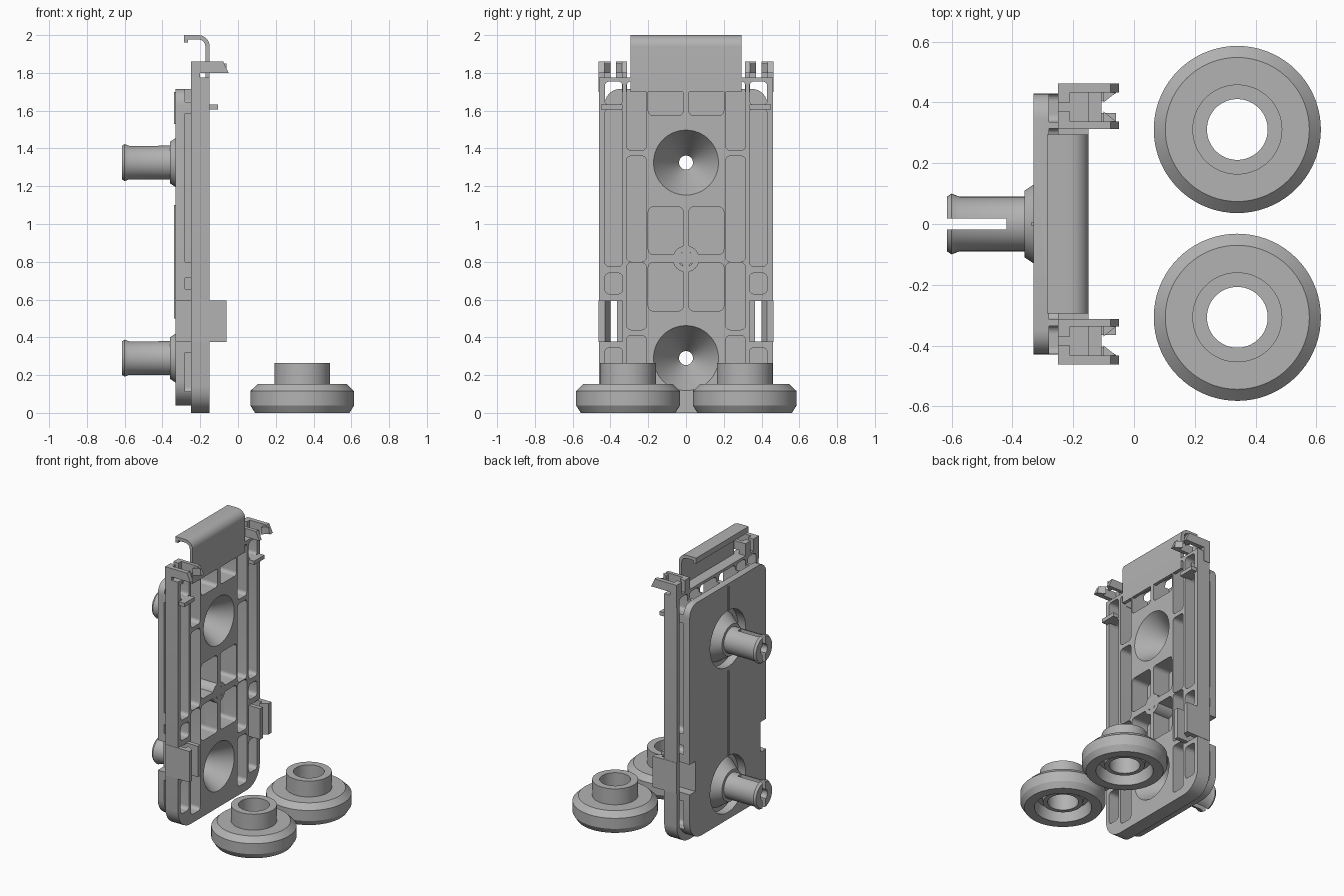
import bpy, bmesh, math

if "Cube" in bpy.data.objects:
    bpy.data.objects.remove(bpy.data.objects["Cube"])

grey = bpy.data.materials.new("plain grey")
grey.diffuse_color = (0.45, 0.45, 0.45, 1)
grey.use_nodes = True
grey.node_tree.nodes["Principled BSDF"].inputs["Base Color"].default_value = grey.diffuse_color


def finish(name, bm, smooth=True):
    bmesh.ops.recalc_face_normals(bm, faces=bm.faces)
    me = bpy.data.meshes.new(name)
    bm.to_mesh(me)
    bm.free()
    me.materials.append(grey)
    ob = bpy.data.objects.new(name, me)
    bpy.context.collection.objects.link(ob)
    if smooth:
        shade(ob)
    return ob


def shade(ob):
    bpy.ops.object.select_all(action='DESELECT')
    ob.select_set(True)
    bpy.context.view_layer.objects.active = ob
    bpy.ops.object.shade_smooth_by_angle(angle=math.radians(30))


def add_prism(bm, pts, axis, a, b):
    """Extrude a 2D outline along an axis from a to b."""
    place = {'x': lambda p, h: (h, p[0], p[1]),
             'y': lambda p, h: (p[0], h, p[1]),
             'z': lambda p, h: (p[0], p[1], h)}[axis]
    lo = [bm.verts.new(place(p, a)) for p in pts]
    hi = [bm.verts.new(place(p, b)) for p in pts]
    bm.faces.new(lo)
    bm.faces.new(hi[::-1])
    n = len(pts)
    for i in range(n):
        j = (i + 1) % n
        bm.faces.new((lo[i], lo[j], hi[j], hi[i]))


def prism(name, pts, axis, a, b):
    bm = bmesh.new()
    add_prism(bm, pts, axis, a, b)
    return finish(name, bm)


def rounded(u0, u1, v0, v1, r_low, r_high=None, seg=6):
    """Rectangle with its lower and upper corner pairs rounded."""
    rh = r_low if r_high is None else r_high
    out = []
    corners = ((u1, v0, -1, 1, r_low, 270), (u1, v1, -1, -1, rh, 0),
               (u0, v1, 1, -1, rh, 90), (u0, v0, 1, 1, r_low, 180))
    for cu, cv, su, sv, r, start in corners:
        if r == 0:
            out.append((cu, cv))
            continue
        for i in range(seg + 1):
            t = math.radians(start + 90 * i / seg)
            out.append((cu + su * r + r * math.cos(t), cv + sv * r + r * math.sin(t)))
    return out


def circle(cu, cv, r, n=64):
    return [(cu + r * math.cos(2 * math.pi * i / n), cv + r * math.sin(2 * math.pi * i / n))
            for i in range(n)]


def rect(u0, u1, v0, v1):
    return [(u0, v0), (u1, v0), (u1, v1), (u0, v1)]


def lathe(name, profile, axis, centre, n=64):
    """Revolve a closed (height, radius) profile about an axis."""
    bm = bmesh.new()
    rings = []
    for h, r in profile:
        ring = []
        for u, v in circle(0, 0, r, n):
            p = (h, u, v) if axis == 'x' else (u, v, h)
            ring.append(bm.verts.new([p[k] + centre[k] for k in range(3)]))
        rings.append(ring)
    for k, ring in enumerate(rings):
        nxt = rings[(k + 1) % len(rings)]
        for i in range(n):
            j = (i + 1) % n
            bm.faces.new((ring[i], ring[j], nxt[j], nxt[i]))
    return finish(name, bm)


def cut(ob, bm):
    """Subtract a cutter mesh and bake the result."""
    cutter = finish("cutter", bm, False)
    cutter.hide_render = True
    mod = ob.modifiers.new("cut", 'BOOLEAN')
    mod.object, mod.operation, mod.solver = cutter, 'DIFFERENCE', 'EXACT'
    bpy.context.view_layer.update()
    dg = bpy.context.evaluated_depsgraph_get()
    ob.data = bpy.data.meshes.new_from_object(ob.evaluated_get(dg))
    ob.modifiers.clear()
    bpy.data.objects.remove(cutter)
    shade(ob)


BACK, STEP, FLOOR, FACE = -0.33, -0.25, -0.28, -0.15
PEGS = (0.29, 1.325)

# Ribbed frame and back plate
frame = prism("frame", rounded(-0.46, 0.46, 0, 1.775, 0.14, 0), 'x', STEP, FACE)
plate = prism("back_plate", rounded(-0.43, 0.43, 0.04, 1.715, 0.13, 0.08), 'x', BACK, STEP)

# Pockets on one half: y0, y1, z0, z1
pockets = [(0.015, 0.2, 1.575, 1.755), (0.21, 0.315, 1.39, 1.755), (0.335, 0.43, 1.63, 1.755),
           (0.335, 0.43, 0.775, 1.61), (0.21, 0.315, 0.8, 1.36), (0.015, 0.2, 0.84, 1.09),
           (0.015, 0.2, 0.54, 0.795), (0.21, 0.315, 0.44, 0.795), (0.335, 0.43, 0.63, 0.74),
           (0.21, 0.315, 0.06, 0.41), (0.335, 0.43, 0.11, 0.345)]
for part in (frame, plate):
    bm = bmesh.new()
    for s in (-1, 1):
        for y0, y1, z0, z1 in pockets:
            lo, hi = sorted((s * y0, s * y1))
            add_prism(bm, rounded(lo, hi, z0, z1, 0.025), 'x', FLOOR, 0)
        # Side slots behind the lower clips
        lo, hi = sorted((s * 0.365, s * (0.43 if part is frame else 0.6)))
        add_prism(bm, rect(lo, hi, 0.378, 0.592), 'x', -0.5, 0)
    for z in PEGS:
        add_prism(bm, circle(0, z, 0.2), 'x', -0.5, 0)
    cut(part, bm)

# Centre boss
lathe("centre_boss", [(FLOOR, 0.04), (FLOOR, 0.07), (FACE, 0.07), (FACE, 0.04)], 'x', (0, 0, 0.815), 40)

# Thin seam ribs on the back
for z0, z1 in ((0.5, 1.1), (1.53, 1.7)):
    prism("seam_rib", rect(-0.006, 0.006, z0, z1), 'x', BACK - 0.008, BACK + 0.01)

# Hollow split pegs with funnel mouths
for z in PEGS:
    peg = lathe("split_peg", [(-0.615, 0.037), (-0.615, 0.09), (-0.6, 0.1), (-0.575, 0.09),
                              (-0.36, 0.09), (-0.36, 0.11), (-0.33, 0.13), (-0.27, 0.17),
                              (-0.27, 0.2), (FACE, 0.2), (FACE, 0.172), (-0.36, 0.037)],
                'x', (0, 0, z))
    bm = bmesh.new()
    add_prism(bm, rect(-0.018, 0.018, z - 0.2, z + 0.2), 'x', -0.7, -0.42)
    cut(peg, bm)

# Hooked top flap: outer path going up and over, then back along the inside
arc = lambda r, t0, t1: [(-0.21 + r * math.cos(math.radians(t0 + (t1 - t0) * i / 8)),
                          1.94 + r * math.sin(math.radians(t0 + (t1 - t0) * i / 8))) for i in range(9)]
flap = ([(-0.15, 1.7)] + arc(0.06, 0, 90) + [(-0.287, 2.0), (-0.287, 1.96), (-0.265, 1.96),
        (-0.265, 1.977)] + arc(0.037, 90, 0) + [(-0.173, 1.7)])
prism("top_flap", flap, 'y', -0.295, 0.295)

# Clips on both sides
arm = [(STEP, 1.7), (-0.2, 1.7), (-0.2, 1.8), (-0.05, 1.8), (-0.078, 1.86), (STEP, 1.86)]
for s in (-1, 1):
    for name, y0, y1, tip in (("outer_arm", 0.432, 0.463, 0.40), ("inner_arm", 0.312, 0.338, 0.37)):
        prism("top_" + name, arm, 'y', s * y0, s * y1)
        root = y0 if tip < y0 else y1
        prism(name + "_barb", [(-0.1, s * root), (-0.06, s * root), (-0.1, s * tip)], 'z', 1.8, 1.85)
        prism(name + "_rear", rect(STEP, -0.21, *sorted((s * root, s * tip))), 'z', 1.77, 1.86)
    # Small ledge under the top clip
    prism("clip_ledge", rect(-0.2, -0.107, *sorted((s * 0.335, s * 0.45))), 'z', 1.605, 1.632)
    # Lower clip plates with inward barbs
    prism("lower_outer_clip", rect(STEP, -0.06, 0.375, 0.595), 'y', s * 0.43, s * 0.462)
    prism("lower_inner_clip", rect(STEP, -0.06, 0.375, 0.595), 'y', s * 0.335, s * 0.365)
    prism("lower_barb", [(-0.11, s * 0.43), (-0.06, s * 0.43), (-0.11, s * 0.4)], 'z', 0.375, 0.595)

# Two loose stepped rollers
roller = [(0, 0.185), (0, 0.25), (0.04, 0.275), (0.115, 0.275), (0.152, 0.237), (0.152, 0.148),
          (0.265, 0.148), (0.265, 0.1), (0.04, 0.1), (0.04, 0.13), (0.08, 0.135), (0.08, 0.17)]
for y in (-0.307, 0.311):
    lathe("roller", roller, 'z', (0.34, y, 0), 72)
